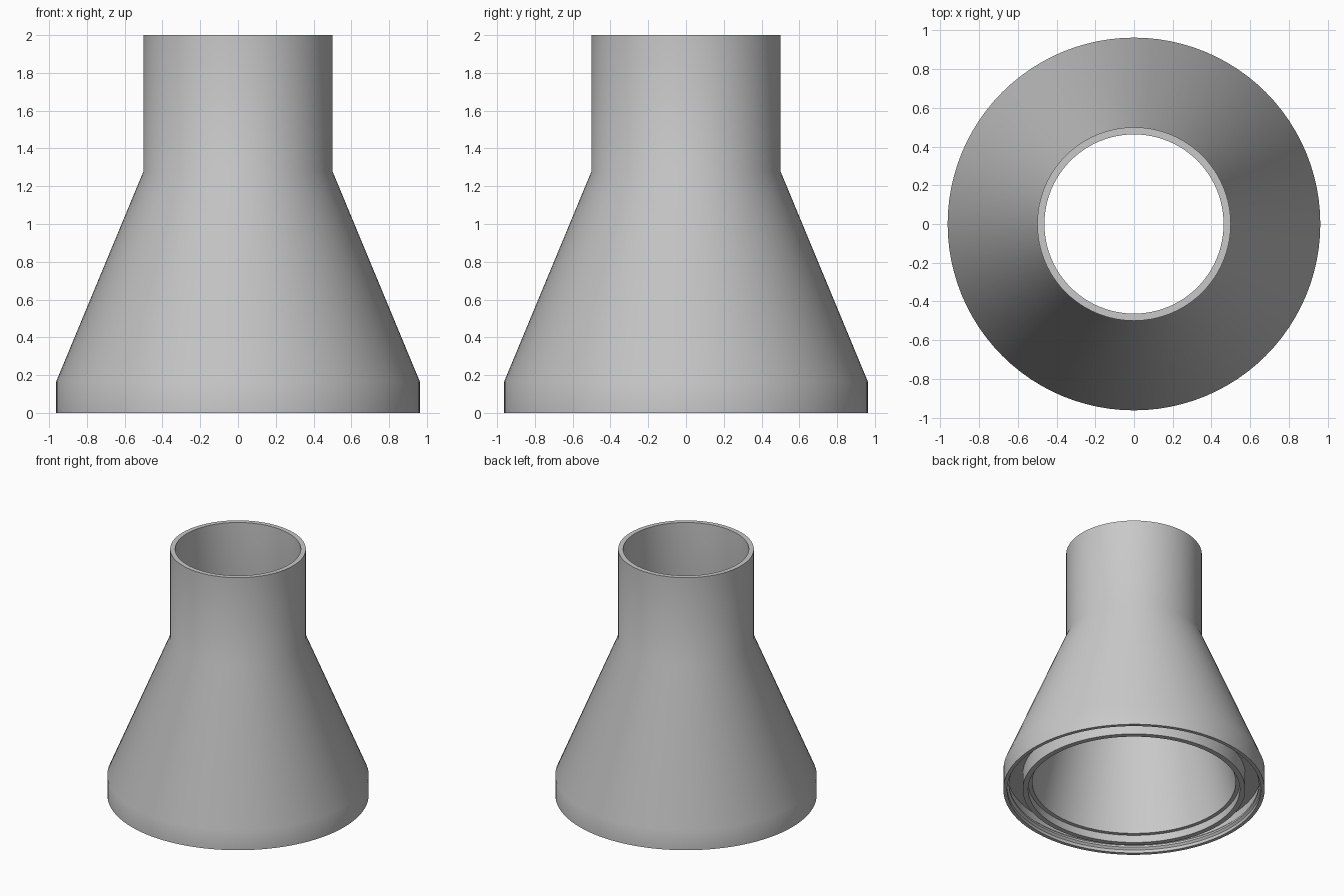
import bpy, bmesh, math

default = bpy.data.objects.get("Cube")
if default:
    bpy.data.objects.remove(default, do_unlink=True)

SEGMENTS = 96

# Single plain grey
grey = bpy.data.materials.new("plain_grey")
grey.use_nodes = True
colour = (0.58, 0.58, 0.58, 1)
grey.diffuse_color = colour
grey.node_tree.nodes["Principled BSDF"].inputs["Base Color"].default_value = colour


def lathe(name, profile):
    """Spin a closed (radius, height) profile into a ring-shaped solid."""
    bm = bmesh.new()
    rings = []
    for i in range(SEGMENTS):
        a = math.tau * i / SEGMENTS
        rings.append([bm.verts.new((r * math.cos(a), r * math.sin(a), z))
                      for r, z in profile])
    count = len(profile)
    for i, ring in enumerate(rings):
        after = rings[(i + 1) % SEGMENTS]
        for j in range(count):
            k = (j + 1) % count
            bm.faces.new((ring[j], after[j], after[k], ring[k]))
    bmesh.ops.recalc_face_normals(bm, faces=bm.faces)
    mesh = bpy.data.meshes.new(name)
    bm.to_mesh(mesh)
    bm.free()
    mesh.materials.append(grey)
    obj = bpy.data.objects.new(name, mesh)
    bpy.context.collection.objects.link(obj)
    bpy.ops.object.select_all(action='DESELECT')
    obj.select_set(True)
    bpy.context.view_layer.objects.active = obj
    bpy.ops.object.shade_smooth_by_angle(angle=math.radians(30))
    return obj


# Outer skin: skirt, cone and neck
outer = [(0.963, 0), (0.963, 0.165), (0.5, 1.28), (0.5, 2)]
# Neck bore and funnel, down to the shoulder and the inner collar
inner = [(0.463, 2), (0.463, 1.27), (0.75, 0.09),
         (0.75, 0.06), (0.78, 0.06), (0.78, 0)]
# Collar outside, groove floor and the small snap bead inside the skirt
groove = [(0.82, 0), (0.82, 0.13), (0.935, 0.13), (0.935, 0.07),
          (0.92, 0.055), (0.92, 0.04), (0.935, 0.025), (0.935, 0)]

lathe("funnel_adapter", outer + inner + groove)
